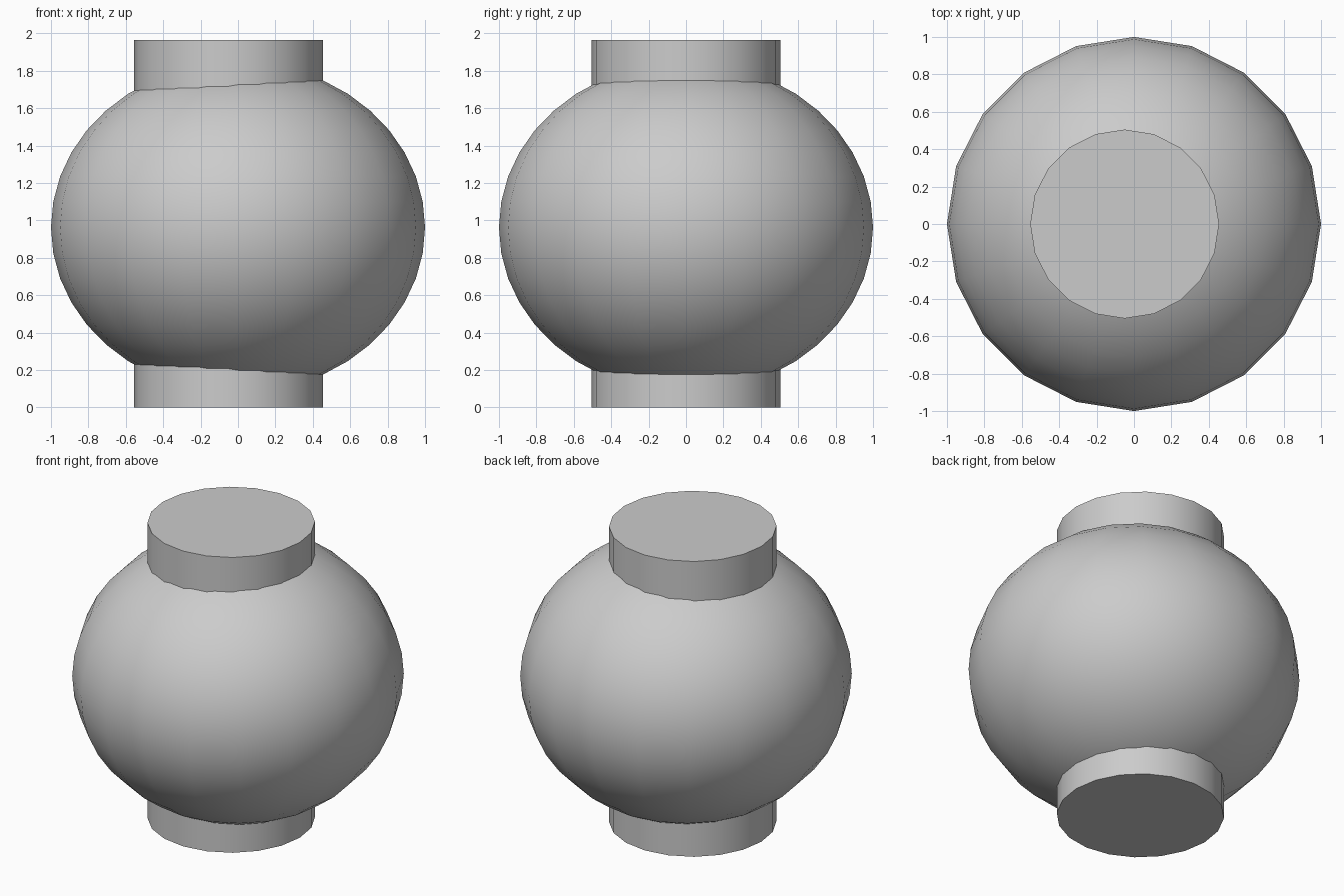
import bpy, math

if "Cube" in bpy.data.objects:
    bpy.data.objects.remove(bpy.data.objects["Cube"])

HEIGHT = 1.965          # overall height
MID = HEIGHT / 2 - 0.02  # height of the globe's centre


def smooth(obj, name):
    obj.name = name
    bpy.ops.object.shade_smooth_by_angle(angle=math.radians(30))


# Slightly flattened round body
bpy.ops.mesh.primitive_uv_sphere_add(segments=20, ring_count=20, radius=1,
                                     location=(0, 0, MID))
body = bpy.context.object
body.scale.z = 0.883
bpy.ops.object.transform_apply(location=False, rotation=False, scale=True)
smooth(body, "round_body")

# Off-centre core running through the body, showing as top and bottom collars
bpy.ops.mesh.primitive_cylinder_add(vertices=20, radius=0.505, depth=HEIGHT,
                                    location=(-0.05, 0, HEIGHT / 2))
smooth(bpy.context.object, "core_cylinder")
